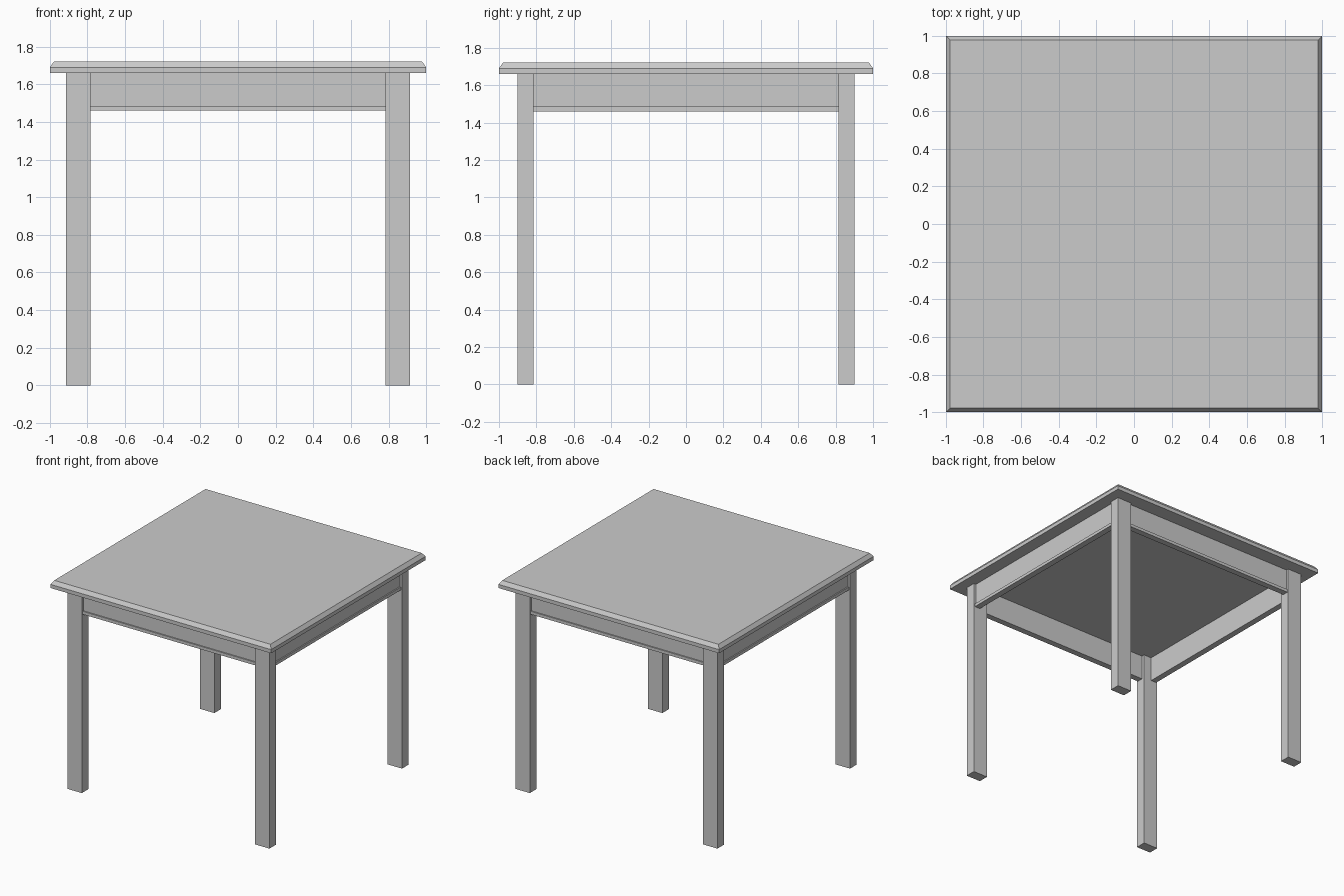
import bpy
import bmesh

if "Cube" in bpy.data.objects:
    bpy.data.objects.remove(bpy.data.objects["Cube"], do_unlink=True)

grey = bpy.data.materials.new("plain_grey")
grey.use_nodes = True
GREY = (0.6, 0.6, 0.6, 1)
grey.diffuse_color = GREY
grey.node_tree.nodes["Principled BSDF"].inputs["Base Color"].default_value = GREY


def box(name, low, high):
    """Axis-aligned box between two corners."""
    bm = bmesh.new()
    bmesh.ops.create_cube(bm, size=1)
    for v in bm.verts:
        for i in range(3):
            v.co[i] = high[i] if v.co[i] > 0 else low[i]
    mesh = bpy.data.meshes.new(name)
    bm.to_mesh(mesh)
    bm.free()
    mesh.materials.append(grey)
    obj = bpy.data.objects.new(name, mesh)
    bpy.context.collection.objects.link(obj)
    return obj


def mirror(obj, x, y):
    mod = obj.modifiers.new("mirror", "MIRROR")
    mod.use_axis = (x, y, False)
    centre = bpy.data.objects.get("table_top")
    mod.mirror_object = centre


UNDER, EDGE, TOP = 1.66, 1.69, 1.72      # table top levels
RAIL, BEAD = 1.46, 1.485                 # apron bottom and bead top
LEG_X, LEG_Y = (0.785, 0.915), (0.815, 0.90)

# Table top with a chamfered upper rim
top = box("table_top", (-1, -1, UNDER), (1, 1, EDGE))
bm = bmesh.new()
bm.from_mesh(top.data)
lid = max(bm.faces, key=lambda f: f.calc_center_median().z)
bmesh.ops.inset_region(bm, faces=[lid], thickness=0.03, depth=0)
for v in lid.verts:
    v.co.z = TOP
bm.to_mesh(top.data)
bm.free()

# Four legs
leg = box("legs", (LEG_X[0], LEG_Y[0], 0), (LEG_X[1], LEG_Y[1], UNDER))
mirror(leg, True, True)

# Aprons set back between the legs, each with a proud bead along the bottom
for part, z0, z1, setback in (("apron", BEAD, UNDER, 0.02), ("bead", RAIL, BEAD, 0.01)):
    y = LEG_Y[1] - setback
    x = LEG_X[1] - setback
    long_part = box("front_back_" + part, (-LEG_X[0], 0.84, z0), (LEG_X[0], y, z1))
    mirror(long_part, False, True)
    side_part = box("side_" + part, (0.855, -LEG_Y[0], z0), (x, LEG_Y[0], z1))
    mirror(side_part, True, False)
